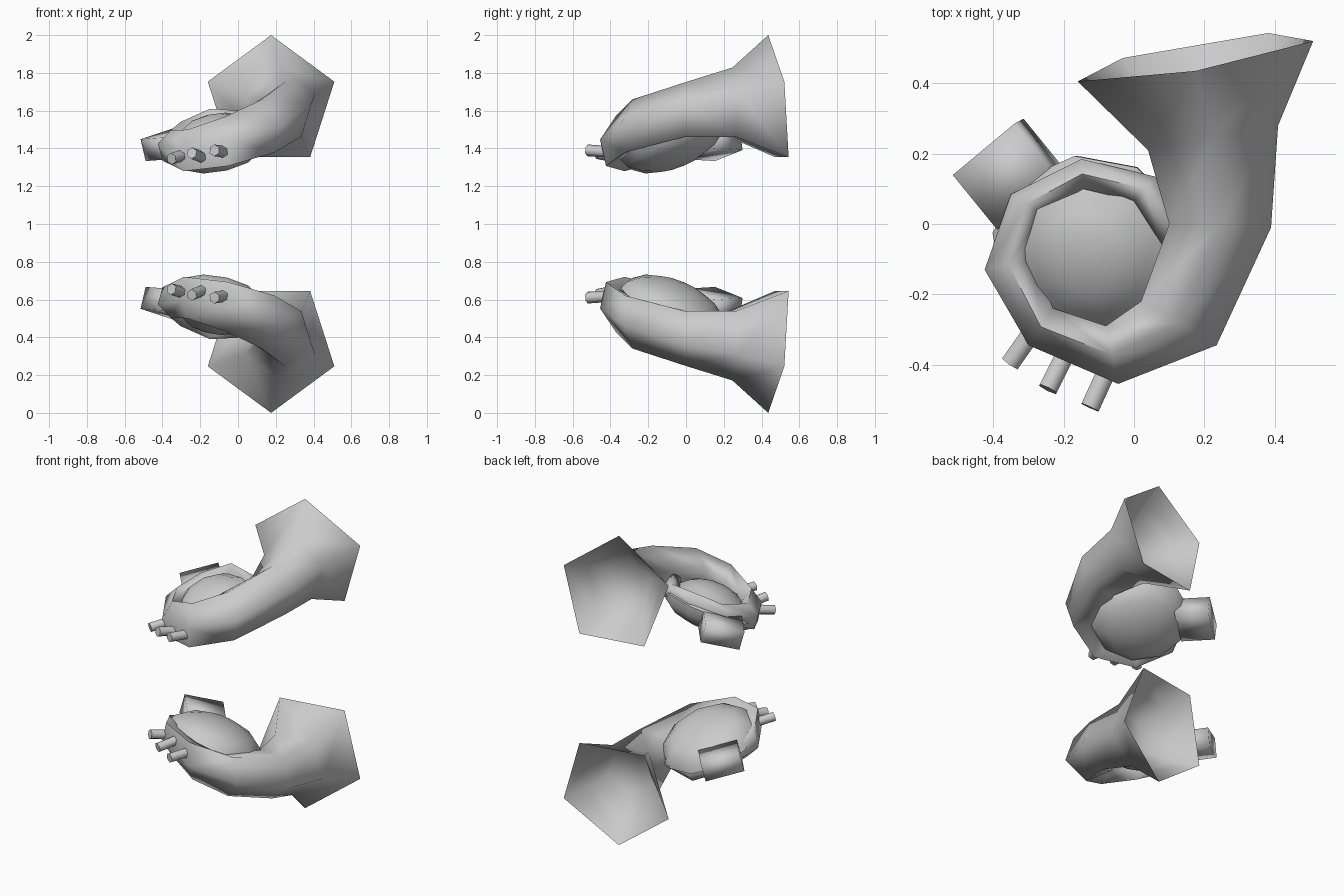
import bpy, bmesh, math
from mathutils import Vector, Matrix

if "Cube" in bpy.data.objects:
    bpy.data.objects.remove(bpy.data.objects["Cube"])

# Everything is built around z = 1 and mirrored downward to give the second horn.
MID = Vector((0, 0, 1))


def finish(name, bm, angle=60):
    bmesh.ops.recalc_face_normals(bm, faces=bm.faces)
    bmesh.ops.translate(bm, vec=-MID, verts=bm.verts)
    me = bpy.data.meshes.new(name)
    bm.to_mesh(me)
    bm.free()
    ob = bpy.data.objects.new(name, me)
    bpy.context.collection.objects.link(ob)
    ob.location = MID
    bpy.ops.object.select_all(action='DESELECT')
    ob.select_set(True)
    bpy.context.view_layer.objects.active = ob
    bpy.ops.object.shade_smooth_by_angle(angle=math.radians(angle))
    m = ob.modifiers.new("lower_copy", 'MIRROR')
    m.use_axis = (False, False, True)
    m.use_mirror_merge = False
    return ob


def ring(bm, ox, oy, ix, iy, z, rz, tilt=0.0, lean=0.0):
    """Five-sided ring between an outer and an inner point seen from above."""
    c = Vector(((ox + ix) / 2, (oy + iy) / 2, z))
    side = Vector(((ox - ix) / 2, (oy - iy) / 2, tilt)) / math.cos(math.radians(18))
    up = Vector((0, -lean, rz))
    out = []
    for k in range(5):
        a = math.radians(90 + 72 * k)
        out.append(bm.verts.new(c + side * math.cos(a) + up * math.sin(a)))
    return out


# Horn tube: bell lining, rim, neck, then the shrinking coil
sections = [
    (.37, .26, .09, .21, 1.62, .15),
    (.44, .39, -.04, .31, 1.635, .26, 0, .02),
    (.51, .533, -.16, .418, 1.643, .357, 0, .04),
    (.41, .28, .04, .21, 1.625, .203),
    (.39, -.01, .10, 0, 1.59, .16),
    (.235, -.345, .02, -.22, 1.515, .145, -.03),
    (-.045, -.455, -.08, -.29, 1.435, .135, -.03),
    (-.30, -.345, -.23, -.24, 1.385, .115, -.02),
    (-.425, -.13, -.29, -.10, 1.41, .085, -.01),
    (-.35, .085, -.26, .03, 1.475, .065),
    (-.15, .185, -.145, .10, 1.55, .06),
    (.06, .135, 0, .065, 1.55, .05),
    (.16, -.03, .08, -.06, 1.55, .05),
]
bm = bmesh.new()
rings = [ring(bm, *s) for s in sections]
for a, b in zip(rings, rings[1:]):
    for k in range(5):
        n = (k + 1) % 5
        bm.faces.new((a[k], a[n], b[n], b[k]))
bm.faces.new(rings[0])
bm.faces.new(rings[-1])
finish("horn_tube", bm, 85)

# Body filling the coil and tilted with it: small dome above, wide bowl below
normal = Vector((-.2, -.39, 1)).normalized()
rot = normal.to_track_quat('Z', 'Y').to_matrix().to_4x4()
bm = bmesh.new()
bmesh.ops.create_uvsphere(bm, u_segments=10, v_segments=8, radius=1)
for v in bm.verts:
    above = v.co.z > .1
    r = .225 if above else .295
    v.co = Vector((v.co.x * r, v.co.y * r, v.co.z * (.125 if above else .145)))
bmesh.ops.transform(bm, verts=bm.verts, matrix=Matrix.Translation((-.115, -.08, 1.445)) @ rot)
finish("coil_dome", bm, 80)

# Mouthpiece: flat block leaving the back left of the coil
x_axis = Vector((.18, .15, .06)).normalized()
y_dir = Vector((-.17, .15, -.02))
y_axis = (y_dir - x_axis * x_axis.dot(y_dir)).normalized()
basis = Matrix((x_axis, y_axis, x_axis.cross(y_axis))).transposed().to_4x4()
bm = bmesh.new()
bmesh.ops.create_cube(bm, size=1)
bmesh.ops.transform(bm, verts=bm.verts, matrix=Matrix.Translation((-.352, .142, 1.425))
                    @ basis @ Matrix.Diagonal((.235, .2, .12, 1)))
finish("mouthpiece", bm, 95)

# Three valve pegs on the front of the coil
bm = bmesh.new()
for start, end in (((-.27, -.28, 1.37), (-.352, -.396, 1.345)),
                   ((-.18, -.34, 1.35), (-.245, -.470, 1.375)),
                   ((-.06, -.38, 1.38), (-.125, -.522, 1.39))):
    s, e = Vector(start), Vector(end)
    d = e - s
    bmesh.ops.create_cone(bm, cap_ends=True, segments=6, radius1=.031, radius2=.031, depth=d.length,
                          matrix=Matrix.Translation((s + e) / 2) @ d.to_track_quat('Z', 'Y').to_matrix().to_4x4())
finish("valve_pegs", bm, 70)
